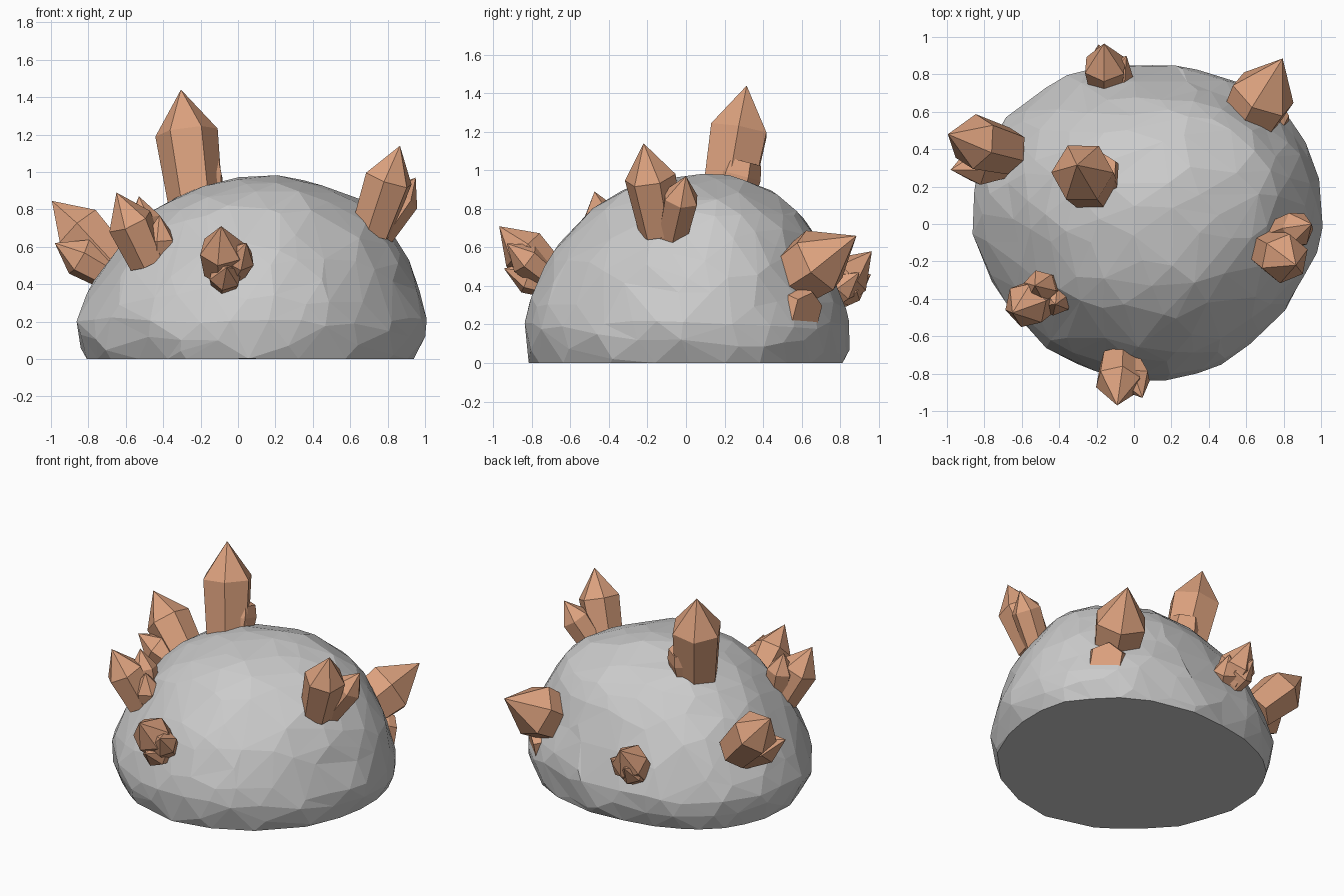
import bpy, bmesh, math, random
from mathutils import Vector, noise

if "Cube" in bpy.data.objects:
    bpy.data.objects.remove(bpy.data.objects["Cube"])

random.seed(4)


def finish(bm, name, mat=None):
    bmesh.ops.recalc_face_normals(bm, faces=bm.faces)
    me = bpy.data.meshes.new(name)
    bm.to_mesh(me)
    bm.free()
    ob = bpy.data.objects.new(name, me)
    bpy.context.collection.objects.link(ob)
    if mat:
        me.materials.append(mat)
    return ob


# Boulder: faceted dome with a three-lobed outline, cut flat at the ground
bm = bmesh.new()
bmesh.ops.create_icosphere(bm, subdivisions=4, radius=1)
for v in bm.verts:
    d = v.co + Vector([random.uniform(-.03, .03) for _ in range(3)])
    d.normalize()
    d *= 1 + .03 * noise.noise(d * 3.5)
    a = math.atan2(d.y, d.x)
    r = .89 + .04 * math.cos(2 * a) + .03 * (math.sin(a) + math.sin(3 * a))
    up = min(max(d.z, 0), 1)
    r *= 1 - .06 * math.sin(math.pi * up)
    v.co = (.07 + d.x * r + .08 * up, d.y * r + .07 * up * up,
            .2 + d.z * (.78 if d.z > 0 else .62))
cut = bmesh.ops.bisect_plane(bm, geom=bm.verts[:] + bm.edges[:] + bm.faces[:],
                             plane_co=(0, 0, 0), plane_no=(0, 0, 1), clear_inner=True)
rim = [e for e in cut['geom_cut'] if isinstance(e, bmesh.types.BMEdge)]
bmesh.ops.contextual_create(bm, geom=rim)
boulder = finish(bm, "boulder")
facets = boulder.modifiers.new("coarse_facets", 'DECIMATE')
facets.ratio = .42

# Crystals: six-sided, flaring to a shoulder, then a point (or a blunt end)
copper = bpy.data.materials.new("copper_crystal")
copper.diffuse_color = (.72, .36, .21, 1)
copper.use_nodes = True
copper.node_tree.nodes["Principled BSDF"].inputs["Base Color"].default_value = copper.diffuse_color


def crystal(bm, base, tip, radius, blunt=False):
    axis = tip - base
    q = axis.to_track_quat('Z', 'Y')
    length = axis.length
    twist = random.uniform(.2, .5)

    def ring(z, r):
        return [bm.verts.new(base + q @ Vector((r * math.cos(a), r * math.sin(a), z)))
                for a in (twist + k * math.tau / 6 for k in range(6))]

    low = ring(0, radius * .85)
    high = ring(length * .8 if blunt else length - 1.4 * radius, radius)
    top = ring(length, radius * .85) if blunt else [bm.verts.new(tip)]
    bm.faces.new(low)
    for k in range(6):
        n = (k + 1) % 6
        bm.faces.new((low[k], low[n], high[n], high[k]))
        bm.faces.new((high[k], high[n], top[n], top[k]) if blunt else (high[k], high[n], top[0]))
    if blunt:
        bm.faces.new(top)


def cluster(name, base, tip, radius, *side_tips, blunt=False):
    """One main crystal; smaller ones fan out from beside its root."""
    bm = bmesh.new()
    base, tip = Vector(base), Vector(tip)
    crystal(bm, base, tip, radius)
    for side in map(Vector, side_tips):
        crystal(bm, base + (side - tip) * .25, side, radius * .72, blunt)
    finish(bm, name, copper)


cluster("tall_crystals", (-.22, .20, .78), (-.305, .315, 1.44), .168,
        (-.19, .29, 1.05), blunt=True)
cluster("right_crystals", (.71, -.13, .68), (.866, -.22, 1.14), .135, (.95, 0, .97))
cluster("back_right_crystals", (.59, .51, .41), (.795, .885, .66), .18,
        (.76, .63, .26), blunt=True)
cluster("left_crystals", (-.67, .39, .50), (-.995, .48, .845), .15, (-.98, .29, .62))
cluster("front_left_crystals", (-.48, -.38, .52), (-.65, -.475, .89), .125,
        (-.53, -.33, .87), (-.42, -.43, .77))
cluster("front_crystals", (-.08, -.73, .47), (-.09, -.97, .71), .125,
        (.045, -.93, .62), (-.06, -.945, .49))
cluster("back_crystals", (-.15, .76, .37), (-.16, .965, .58), .12,
        (-.19, .96, .46), (-.04, .90, .47))
